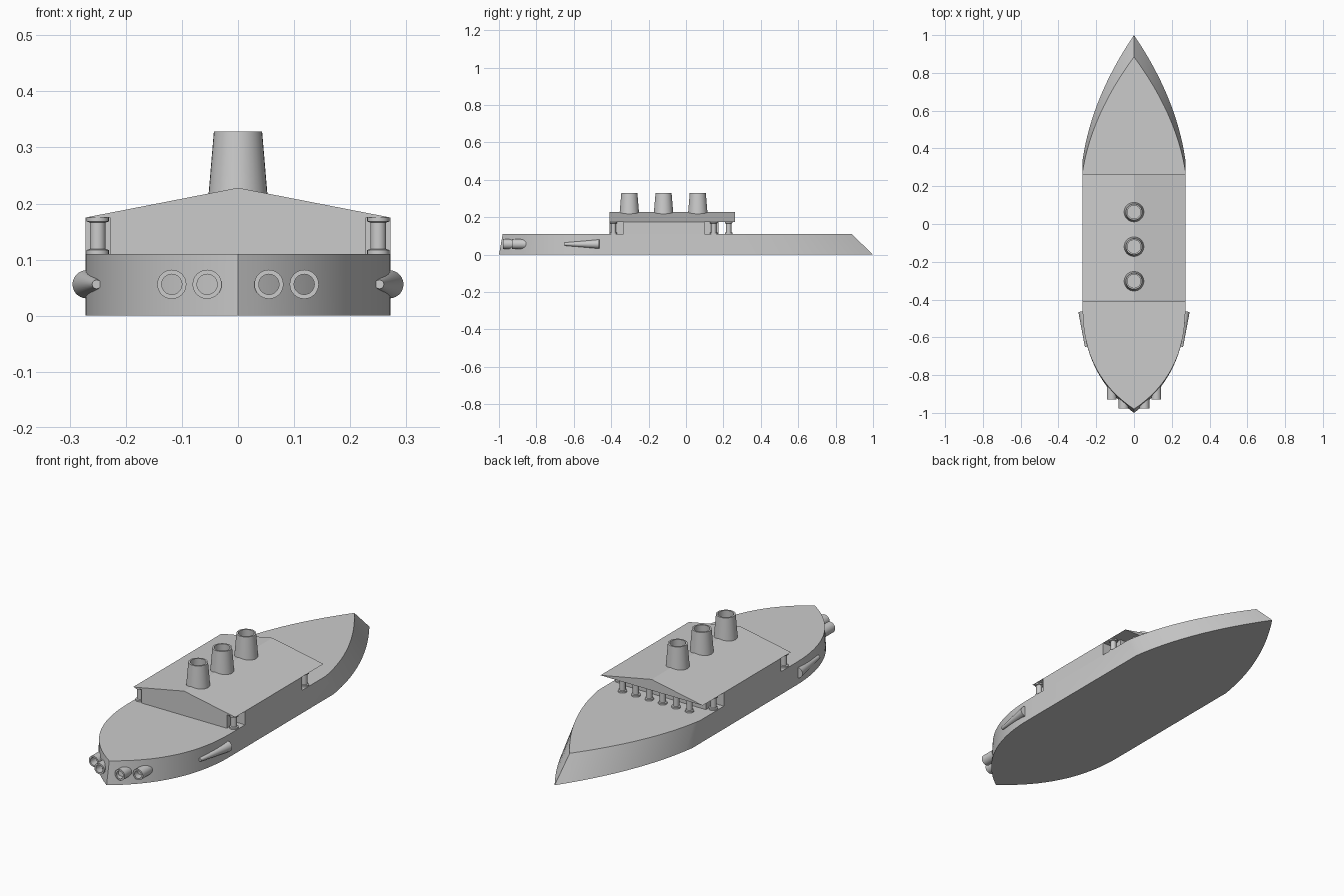
import bpy, bmesh, math
from mathutils import Vector

if "Cube" in bpy.data.objects:
    bpy.data.objects.remove(bpy.data.objects["Cube"])

DECK, EAVE, RIDGE, HALF = 0.11, 0.175, 0.228, 0.272


def finish(bm, name, smooth=True):
    bmesh.ops.remove_doubles(bm, verts=bm.verts, dist=1e-5)
    bmesh.ops.recalc_face_normals(bm, faces=bm.faces)
    me = bpy.data.meshes.new(name)
    bm.to_mesh(me)
    bm.free()
    ob = bpy.data.objects.new(name, me)
    bpy.context.collection.objects.link(ob)
    if smooth:
        bpy.ops.object.select_all(action='DESELECT')
        ob.select_set(True)
        bpy.context.view_layer.objects.active = ob
        bpy.ops.object.shade_smooth_by_angle(angle=math.radians(30))
    return ob


def loft(name, low, high, smooth=True):
    """Solid between two matching closed loops of 3D points."""
    bm = bmesh.new()
    a = [bm.verts.new(p) for p in low]
    b = [bm.verts.new(p) for p in high]
    n = len(a)
    for i in range(n):
        j = (i + 1) % n
        bm.faces.new((a[i], a[j], b[j], b[i]))
    bm.faces.new(a[::-1])
    bm.faces.new(b)
    return finish(bm, name, smooth)


def lathe(name, profile, start, axis=(0, 0, 1), sides=32):
    """Revolve (radius, distance) points about an axis from start."""
    bm = bmesh.new()
    q = Vector((0, 0, 1)).rotation_difference(Vector(axis))
    rings = []
    for r, d in profile:
        ring = []
        for i in range(sides):
            t = 2 * math.pi * i / sides
            p = q @ Vector((r * math.cos(t), r * math.sin(t), d))
            ring.append(bm.verts.new(Vector(start) + p))
        rings.append(ring)
    for a, b in zip(rings, rings[1:]):
        for i in range(sides):
            j = (i + 1) % sides
            bm.faces.new((a[i], a[j], b[j], b[i]))
    bm.faces.new(rings[0])
    bm.faces.new(rings[-1])
    return finish(bm, name)


def bezier(p0, p1, p2, n=16):
    return [tuple((1 - t) ** 2 * a + 2 * t * (1 - t) * b + t * t * c
                  for a, b, c in zip(p0, p1, p2))
            for t in (i / n for i in range(n + 1))]


def outline(corner, control, bow, stern, z):
    """Hull plan: right half from stern to bow, then mirrored."""
    right = bezier((0, stern), (HALF, -0.8), (HALF, -0.45))
    right += bezier((HALF, corner), control, (0, bow))
    left = [(-x, y) for x, y in right[-2:0:-1]]
    return [(x, y, z) for x, y in right + left]


# Hull with raked bow and stern
loft("hull", outline(0.34, (0.224, 0.67), 1.0, -1.0, 0),
     outline(0.28, (0.224, 0.58), 0.885, -0.98, DECK))

# Cabin with notched corners
IN = 0.228
half = [(IN, -0.41), (IN, -0.335), (HALF, -0.335), (HALF, 0.10), (IN, 0.10), (IN, 0.175)]
plan = half + [(-x, y) for x, y in reversed(half)]
loft("cabin", [(x, y, DECK) for x, y in plan], [(x, y, EAVE) for x, y in plan], False)

# Gabled roof
gable = [(-HALF, EAVE), (HALF, EAVE), (0, RIDGE)]
loft("roof", [(x, -0.41, z) for x, z in gable], [(x, 0.262, z) for x, z in gable], False)

# Corner columns and bow colonnade
H = EAVE - DECK
column = [(0.02, 0), (0.02, 0.007), (0.014, 0.009), (0.014, H - 0.009), (0.02, H - 0.007), (0.02, H)]
spots = [(s * 0.25, y) for s in (-1, 1) for y in (-0.388, 0.148)]
spots += [((i - 2.5) * 0.0714, 0.228) for i in range(6)]
for x, y in spots:
    lathe("column", column, (x, y, DECK), sides=20)

# Hollow tapered funnels
for y in (0.063, -0.12, -0.303):
    lathe("funnel", [(0.053, 0), (0.043, 0.118), (0.035, 0.118), (0.037, 0.06)], (0, y, 0.21))

# Stern tubes and side scoops
for s in (-1, 1):
    for x, end in ((0.055, -0.978), (0.118, -0.93)):
        lathe("stern_tube", [(0.026, 0), (0.026, 0.15), (0.018, 0.15), (0.018, 0.07)],
              (s * x, end + 0.15, 0.056), (0, -1, 0))
    a, b = Vector((s * 0.252, -0.65, 0.056)), Vector((s * 0.27, -0.463, 0.056))
    L = (b - a).length
    lathe("side_scoop", [(0.008, 0), (0.025, L)], a, (b - a).normalized())
